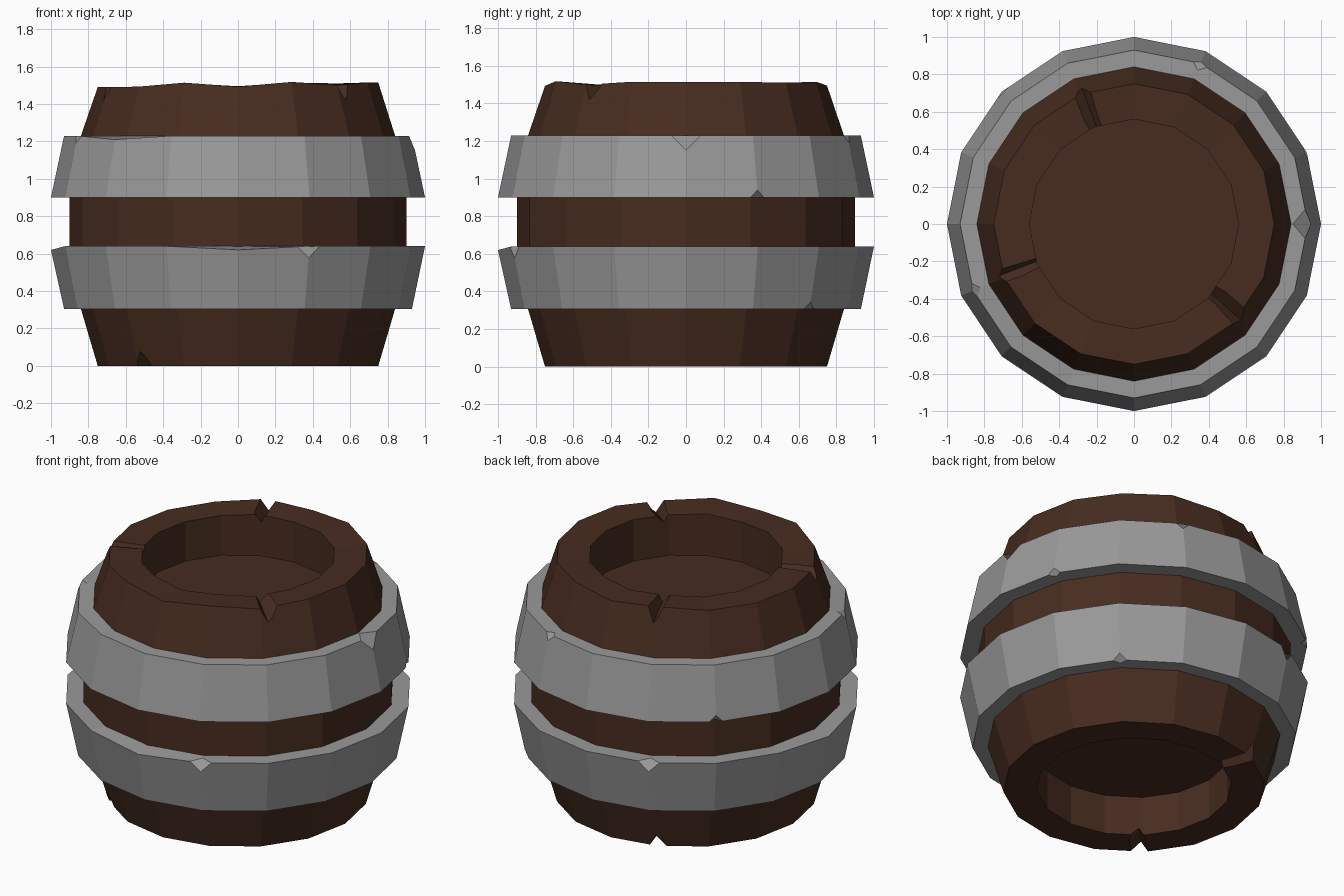
import bpy, bmesh
from math import sin, cos, radians, pi

if "Cube" in bpy.data.objects:
    bpy.data.objects.remove(bpy.data.objects["Cube"])

N = 16


def material(name, rgb):
    m = bpy.data.materials.new(name)
    m.diffuse_color = (*rgb, 1)
    m.use_nodes = True
    m.node_tree.nodes["Principled BSDF"].inputs["Base Color"].default_value = m.diffuse_color
    return m


wood = material("dark_wood", (0.063, 0.025, 0.014))
iron = material("iron", (0.32, 0.32, 0.32))


def lathe(bm, profile, closed):
    """Spin a (radius, z) profile into N flat sides; returns rings of verts."""
    rings = [[bm.verts.new((r * cos(2 * pi * k / N), r * sin(2 * pi * k / N), z))
              for k in range(N)] for r, z in profile]
    pairs = list(zip(rings, rings[1:]))
    if closed:
        pairs.append((rings[-1], rings[0]))
    else:
        bm.faces.new(rings[0])
        bm.faces.new(rings[-1])
    for a, b in pairs:
        for k in range(N):
            j = (k + 1) % N
            bm.faces.new((a[k], a[j], b[j], b[k]))
    return rings


def finish(bm, name, mat=None):
    bmesh.ops.recalc_face_normals(bm, faces=bm.faces[:])
    me = bpy.data.meshes.new(name)
    bm.to_mesh(me)
    bm.free()
    ob = bpy.data.objects.new(name, me)
    bpy.context.collection.objects.link(ob)
    if mat:
        me.materials.append(mat)
    return ob


# barrel body with a recess at both ends and an uneven top rim
bm = bmesh.new()
rings = lathe(bm, [(.56, .25), (.56, 0), (.75, 0), (.84, .305), (.9, .64), (.9, .9),
                   (.84, 1.23), (.75, 1.49), (.56, 1.49), (.56, 1.24)], False)
bumps = [25, 25, 20, 25, 5, 22, 2, 0, 0, 0, 3, 24, 3, 28, 10, 25]
for k, b in enumerate(bumps):
    rings[7][k].co.z += b / 1000
    rings[8][k].co.z += b / 2000
body = finish(bm, "barrel_body", wood)

# wedge cutters for the splits in both rims: angle, rim height, direction, half width
bm = bmesh.new()
for ang, z, d, w in [(-42, 1.5, 1, .055), (111, 1.5, 1, .045), (201, 1.5, 1, .045),
                     (-133, 0, -1, .055), (112, 0, -1, .055)]:
    c, s = cos(radians(ang)), sin(radians(ang))
    ends = []
    for r, depth in ((.46, .03), (.9, .1)):
        # section widens above the rim so the V is w wide at rim level
        up = .05
        side = w * (depth + up) / depth if r > .6 else w * 1.6
        ends.append([bm.verts.new((r * c - t * s, r * s + t * c, z + d * h))
                     for t, h in ((-side, up), (side, up), (0, -depth))])
    a, b = ends
    bm.faces.new(a)
    bm.faces.new(b)
    for i in range(3):
        j = (i + 1) % 3
        bm.faces.new((a[i], a[j], b[j], b[i]))
cutter = finish(bm, "split_cutter")
cutter.hide_render = True

mod = body.modifiers.new("splits", 'BOOLEAN')
mod.operation = 'DIFFERENCE'
mod.solver = 'EXACT'
mod.object = cutter
bpy.context.view_layer.objects.active = body
bpy.ops.object.modifier_apply(modifier=mod.name)
bpy.data.objects.remove(cutter)


# iron hoops: worn vertices dip slightly, chipped corners are bevelled off
def hoop(name, low, high, dips, top_chips, bottom_chips):
    bm = bmesh.new()
    (ri0, ro0, z0), (ri1, ro1, z1) = low, high
    rings = lathe(bm, [(ri0, z0), (ro0, z0), (ro1, z1), (ri1, z1)], True)
    for k in dips:
        rings[2][k].co.z -= .02
    chips = [(rings[2][k], o) for k, o in top_chips]
    chips += [(rings[1][k], .04) for k in bottom_chips]
    for v, o in chips:
        bmesh.ops.bevel(bm, geom=[v], offset=o, offset_type='OFFSET',
                        affect='VERTICES', segments=1, profile=.5)
    return finish(bm, name, iron)


hoop("lower_hoop", (.83, .93, .305), (.89, 1.0, .64), (8, 12), ((13, .065), (5, .065)), (2,))
hoop("upper_hoop", (.89, 1.0, .9), (.83, .93, 1.23), (10,), ((0, .08), (3, .04), (9, .04)), (1, 6))
